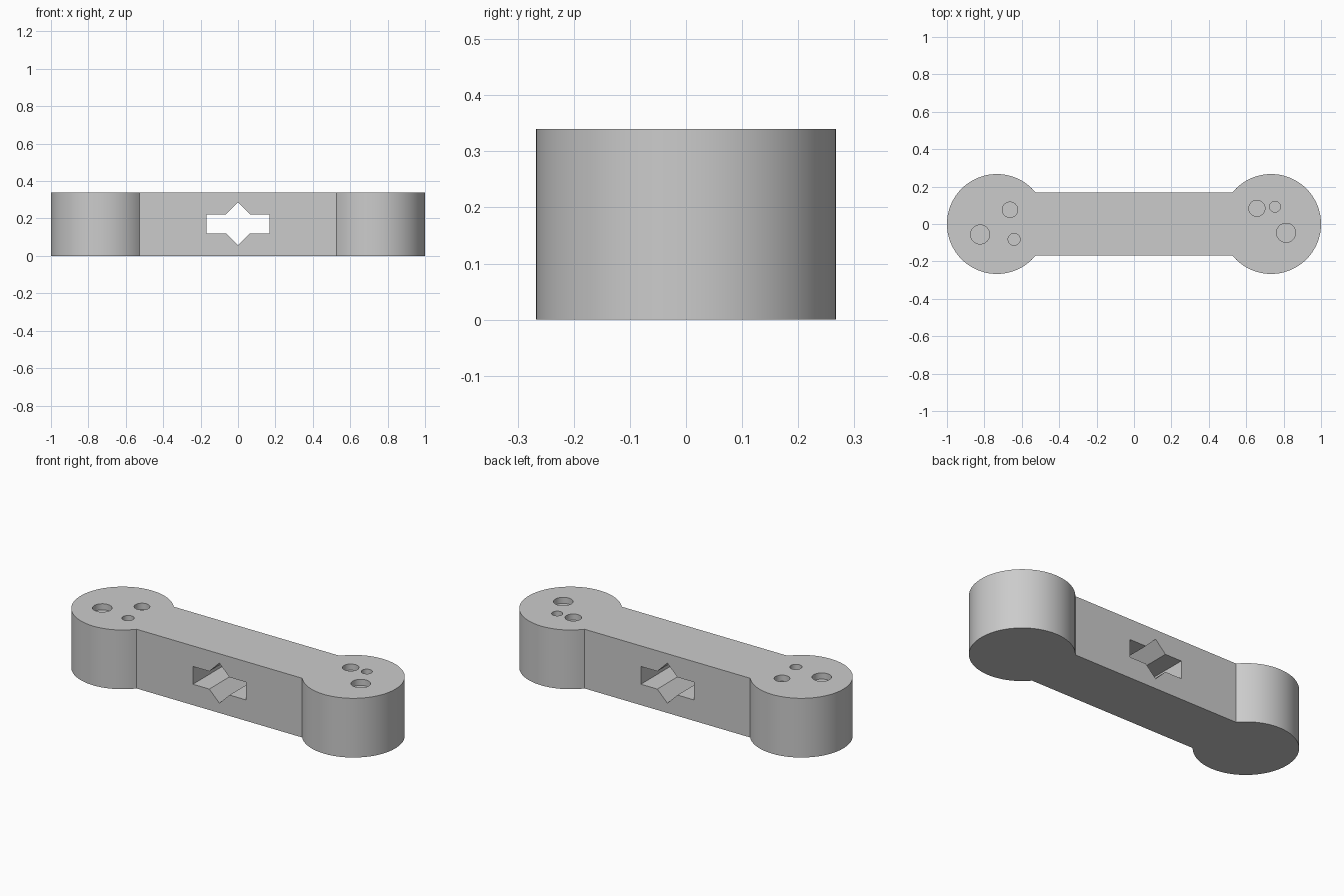
import bpy, bmesh
from math import asin, cos, sin, pi
from mathutils import Matrix

HEIGHT, LOBE_R, LOBE_X, HALF_W = 0.34, 0.267, 0.733, 0.169
POCKET_DEPTH = 0.035

cube = bpy.data.objects.get("Cube")
if cube:
    bpy.data.objects.remove(cube)

grey = bpy.data.materials.new("grey")
grey.use_nodes = True
colour = (0.6, 0.6, 0.6, 1)
grey.diffuse_color = colour
grey.node_tree.nodes["Principled BSDF"].inputs["Base Color"].default_value = colour


def prism(name, outline, start, depth):
    """Extrude an outline of 3D points along a depth vector."""
    bm = bmesh.new()
    face = bm.faces.new([bm.verts.new(p) for p in outline])
    new = bmesh.ops.extrude_face_region(bm, geom=[face])["geom"]
    bmesh.ops.translate(bm, vec=depth, verts=[v for v in new if isinstance(v, bmesh.types.BMVert)])
    bmesh.ops.translate(bm, vec=start, verts=bm.verts)
    bmesh.ops.recalc_face_normals(bm, faces=bm.faces)
    mesh = bpy.data.meshes.new(name)
    bm.to_mesh(mesh)
    bm.free()
    mesh.materials.append(grey)
    obj = bpy.data.objects.new(name, mesh)
    bpy.context.collection.objects.link(obj)
    return obj


def arc(cx, cy, r, a0, a1, steps):
    return [(cx + r * cos(a0 + (a1 - a0) * i / steps),
             cy + r * sin(a0 + (a1 - a0) * i / steps), 0) for i in range(steps + 1)]


# Handle outline: two round lobes joined by a straight bar
gap = asin(HALF_W / LOBE_R)
right_arc = arc(LOBE_X, 0, LOBE_R, gap - pi, pi - gap, 80)
left_arc = [(-x, -y, z) for x, y, z in right_arc]
bar = prism("bone_bar", right_arc + left_arc, (0, 0, 0), (0, 0, HEIGHT))

# Star-shaped slot through the middle, front to back
quarter = [(0.168, 0.051), (0.064, 0.051), (0, 0.115)]
upper = quarter + [(-x, z) for x, z in quarter[1::-1]]
star = upper + [(-x, -z) for x, z in upper]
cutters = [prism("star_cutter", [(x, 0, z) for x, z in star], (0, -0.3, HEIGHT / 2 + 0.001), (0, 0.6, 0))]

# Shallow round pockets on top of the lobes
pockets = [(-0.663, 0.076, 0.041), (-0.823, -0.056, 0.051), (-0.641, -0.082, 0.032),
           (0.657, 0.084, 0.043), (0.754, 0.092, 0.029), (0.813, -0.047, 0.051)]
for x, y, r in pockets:
    circle = arc(x, y, r, 0, 2 * pi, 40)[:-1]
    cutters.append(prism("pocket_cutter", circle, (0, 0, HEIGHT - POCKET_DEPTH), (0, 0, 0.1)))

bpy.context.view_layer.objects.active = bar
bar.select_set(True)
for cutter in cutters:
    mod = bar.modifiers.new("cut", "BOOLEAN")
    mod.operation, mod.solver, mod.object = "DIFFERENCE", "EXACT", cutter
    bpy.ops.object.modifier_apply(modifier=mod.name)
    bpy.data.objects.remove(cutter)

for other in bpy.context.selected_objects:
    other.select_set(other == bar)
bpy.ops.object.shade_smooth_by_angle(angle=pi / 6)
